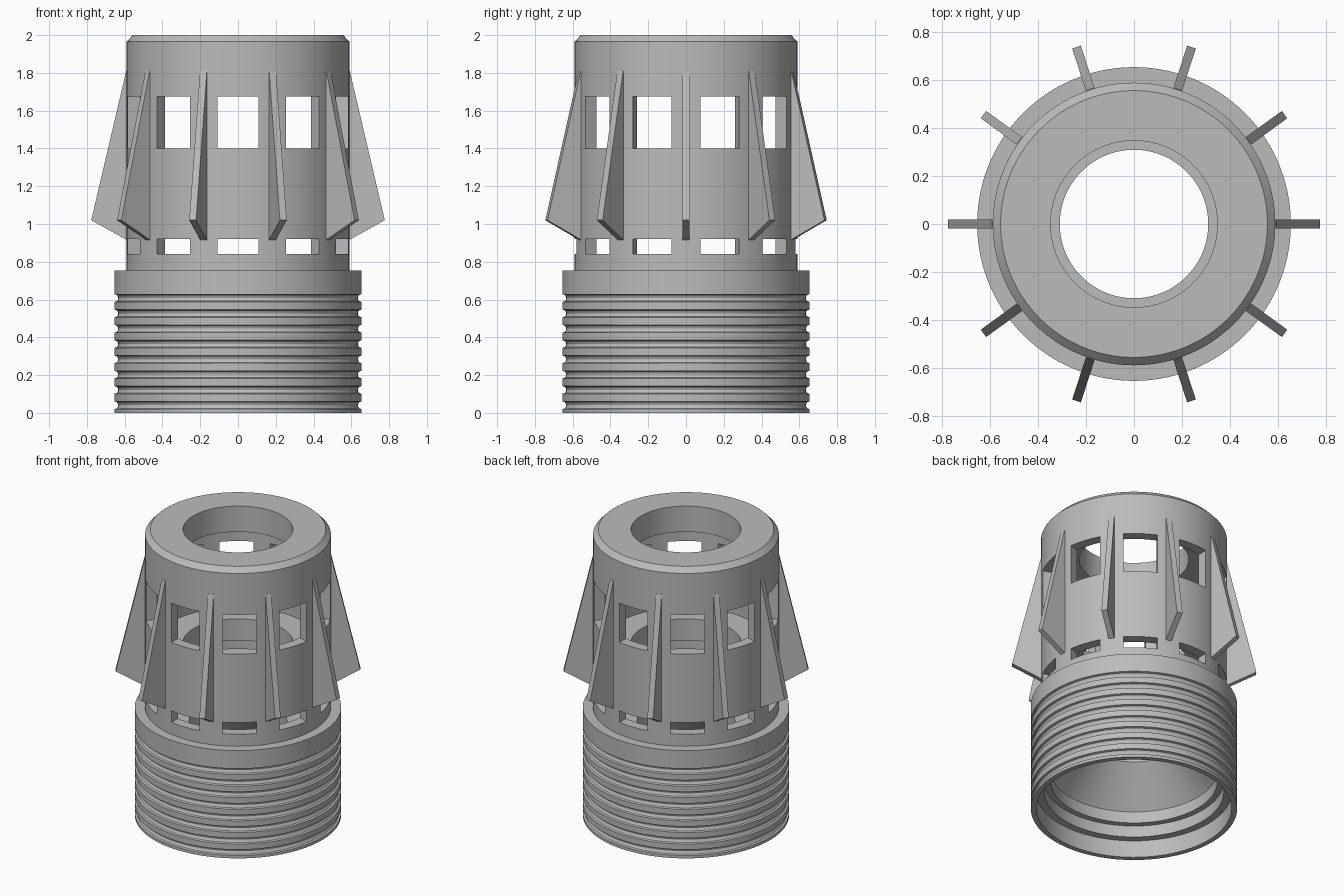
import bpy, bmesh, math
from mathutils import Matrix

if "Cube" in bpy.data.objects:
    bpy.data.objects.remove(bpy.data.objects["Cube"], do_unlink=True)

SEGMENTS = 120
COUNT = 10
STEP = 2 * math.pi / COUNT

grey = bpy.data.materials.new("plain grey")
grey.use_nodes = True
grey.diffuse_color = (0.5, 0.5, 0.5, 1)
grey.node_tree.nodes["Principled BSDF"].inputs["Base Color"].default_value = (0.5, 0.5, 0.5, 1)


def finish(name, bm):
    bmesh.ops.recalc_face_normals(bm, faces=bm.faces)
    mesh = bpy.data.meshes.new(name)
    bm.to_mesh(mesh)
    bm.free()
    mesh.materials.append(grey)
    obj = bpy.data.objects.new(name, mesh)
    bpy.context.collection.objects.link(obj)
    return obj


def smooth(obj):
    bpy.ops.object.select_all(action="DESELECT")
    obj.select_set(True)
    bpy.context.view_layer.objects.active = obj
    bpy.ops.object.shade_smooth_by_angle(angle=math.radians(25))


def lathe(name, profile):
    """Revolve a closed (radius, height) outline around z."""
    bm = bmesh.new()
    rings = []
    for i in range(SEGMENTS):
        a = 2 * math.pi * i / SEGMENTS
        rings.append([bm.verts.new((r * math.cos(a), r * math.sin(a), z)) for r, z in profile])
    n = len(profile)
    for i, ring in enumerate(rings):
        after = rings[(i + 1) % SEGMENTS]
        for j in range(n):
            k = (j + 1) % n
            bm.faces.new((ring[j], after[j], after[k], ring[k]))
    return finish(name, bm)


# Threaded base: collar, rounded grooves, stepped bore and inner funnel
PITCH, HALF = 0.081, 0.02
outline = [(0.62, 0), (0.655, 0)]
for i in range(8):
    ridge = i * PITCH
    outline.append((0.655, ridge + HALF))
    bottom, top = ridge + HALF, ridge + PITCH - HALF
    for t, r in ((0.1, 0.642), (0.3, 0.636), (0.5, 0.634), (0.7, 0.636), (0.9, 0.642)):
        outline.append((r, bottom + t * (top - bottom)))
    outline.append((0.655, top))
outline += [(0.655, 0.755), (0.52, 0.755), (0.52, 0.66), (0.31, 0.66), (0.31, 0.52),
            (0.53, 0.28), (0.53, 0.2), (0.57, 0.2), (0.57, 0.12), (0.62, 0.12)]
smooth(lathe("threaded_base", outline))

# Sleeve with closed lid and central hole
sleeve = lathe("sleeve", [(0.59, 0.75), (0.59, 1.965), (0.557, 2), (0.348, 2),
                          (0.348, 1.82), (0.52, 1.82), (0.52, 0.75)])

# Two rows of windows cut through the sleeve wall
bm = bmesh.new()
for i in range(COUNT):
    turn = Matrix.Rotation((i + 0.5) * STEP, 4, "Z")
    for low, high in ((0.84, 0.92), (1.4, 1.675)):
        place = Matrix.Translation((0.57, 0, (low + high) / 2))
        size = Matrix.Diagonal((0.26, 0.216, high - low, 1))
        bmesh.ops.create_cube(bm, size=1, matrix=turn @ place @ size)
cutter = finish("window_cutter", bm)
cutter.hide_render = True
cut = sleeve.modifiers.new("windows", "BOOLEAN")
cut.object = cutter
cut.operation = "DIFFERENCE"
cut.solver = "EXACT"
bpy.context.view_layer.objects.active = sleeve
bpy.ops.object.modifier_apply(modifier=cut.name)
bpy.data.objects.remove(cutter, do_unlink=True)
smooth(sleeve)

# Inner guide ring halfway up the sleeve
smooth(lathe("guide_ring", [(0.525, 1.06), (0.525, 1.21), (0.348, 1.21), (0.348, 1.06)]))

# Radial fins between the windows
bm = bmesh.new()
for i in range(COUNT):
    turn = Matrix.Rotation(i * STEP, 4, "Z")
    sides = []
    for y in (-0.019, 0.019):
        sides.append([bm.verts.new(turn @ v) for v in
                      (Matrix.Translation((r, y, z)).to_translation() for r, z in
                       ((0.57, 0.905), (0.777, 1.02), (0.592, 1.81), (0.57, 1.81)))])
    left, right = sides
    bm.faces.new(left)
    bm.faces.new(right[::-1])
    for j in range(4):
        k = (j + 1) % 4
        bm.faces.new((left[j], right[j], right[k], left[k]))
finish("radial_fins", bm)
